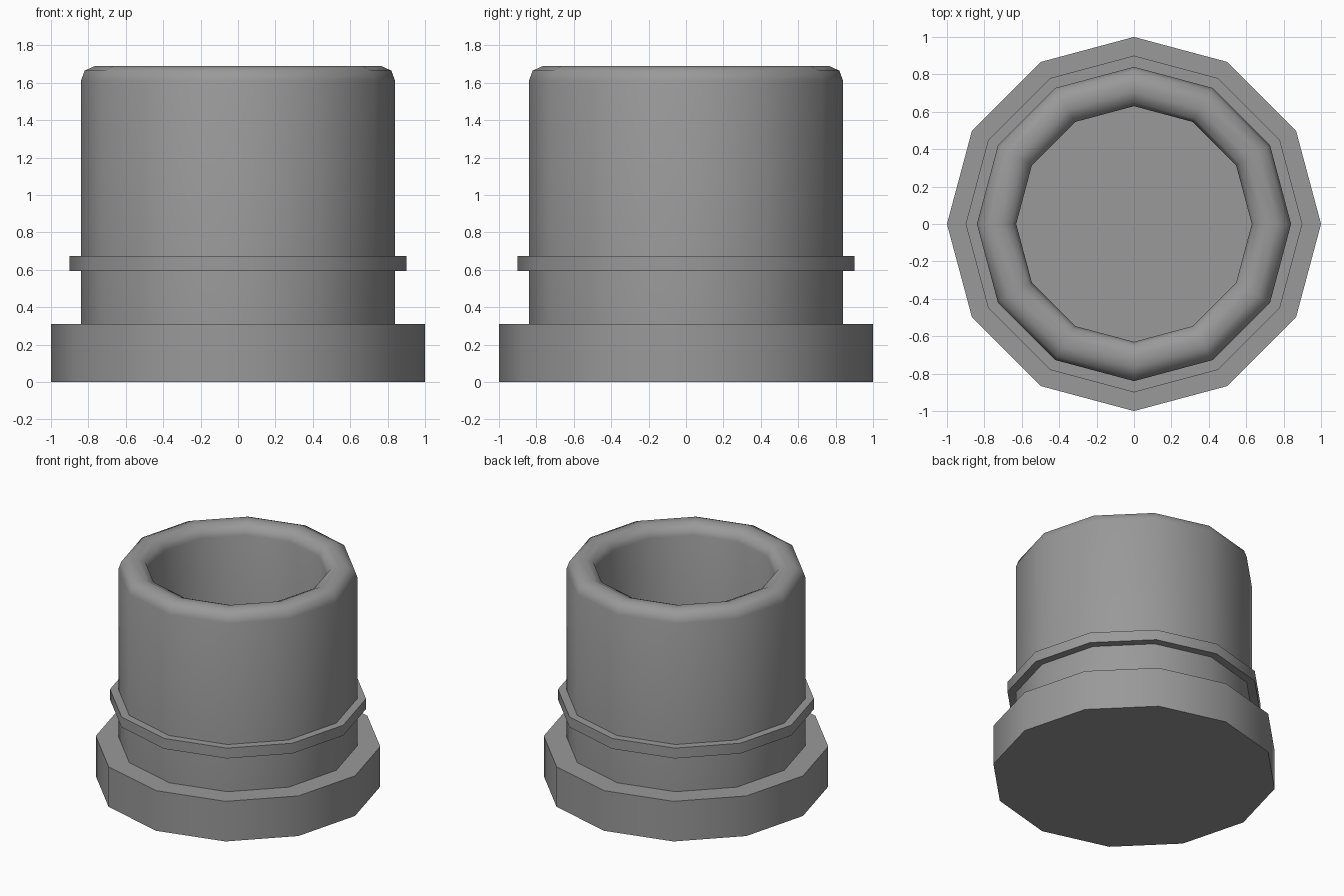
import bpy
import bmesh
from math import cos, sin, tau, radians

cube = bpy.data.objects.get("Cube")
if cube:
    bpy.data.objects.remove(cube, do_unlink=True)

SIDES = 12

grey = bpy.data.materials.new("plain grey")
grey.use_nodes = True
colour = (0.32, 0.32, 0.32, 1)
grey.diffuse_color = colour
grey.node_tree.nodes["Principled BSDF"].inputs["Base Color"].default_value = colour


def lathe(name, profile, closed=False, caps=False):
    """Turn a (radius, height) profile around z into a twelve-sided part."""
    bm = bmesh.new()
    rings = []
    for r, z in profile:
        rings.append([bm.verts.new((r * cos(tau * i / SIDES), r * sin(tau * i / SIDES), z))
                      for i in range(SIDES)])
    pairs = list(zip(rings, rings[1:]))
    if closed:
        pairs.append((rings[-1], rings[0]))
    for low, high in pairs:
        for i in range(SIDES):
            j = (i + 1) % SIDES
            bm.faces.new((low[i], low[j], high[j], high[i]))
    if caps:
        bm.faces.new(rings[0][::-1])
        bm.faces.new(rings[-1])
    mesh = bpy.data.meshes.new(name)
    bm.to_mesh(mesh)
    bm.free()
    mesh.materials.append(grey)
    obj = bpy.data.objects.new(name, mesh)
    bpy.context.collection.objects.link(obj)
    # Round sides and rim, crisp right-angled edges
    bpy.ops.object.select_all(action='DESELECT')
    obj.select_set(True)
    bpy.context.view_layer.objects.active = obj
    bpy.ops.object.shade_smooth_by_angle(angle=radians(50))
    return obj


# Wide foot, whose top is also the floor of the tube
lathe("base_flange", [(1.0, 0), (1.0, 0.31)], caps=True)

# Hollow tube with a rounded rim
lathe("tube_body", [(0.84, 0.31), (0.84, 1.61), (0.82, 1.665), (0.765, 1.69),
                    (0.705, 1.69), (0.65, 1.665), (0.63, 1.61), (0.63, 0.31)])

# Thin collar around the tube
lathe("collar_ring", [(0.82, 0.595), (0.90, 0.595), (0.90, 0.675), (0.82, 0.675)], closed=True)
